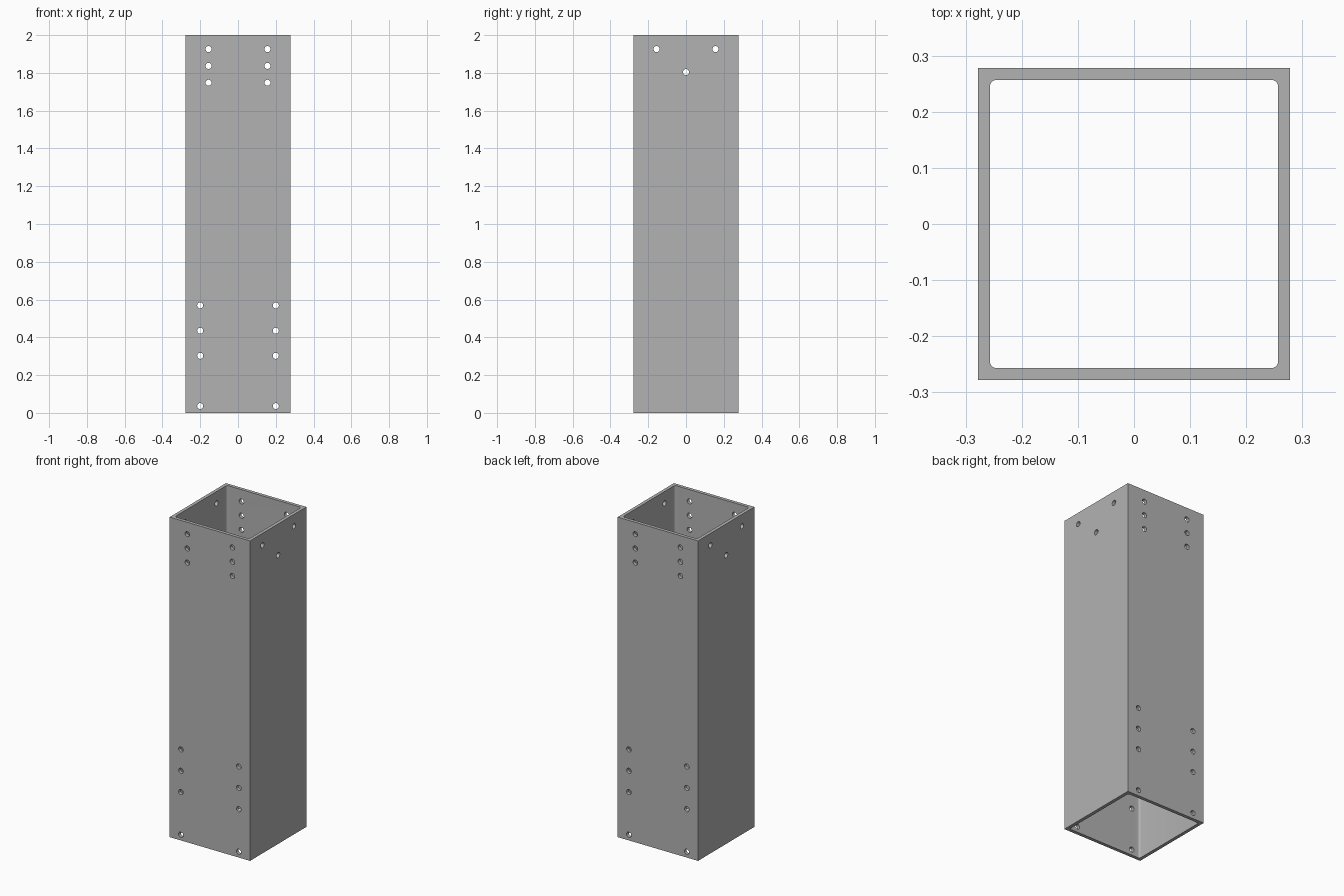
import bpy, bmesh
from math import radians
from mathutils import Matrix, Vector

HALF, INNER, HEIGHT = 0.278, 0.257, 2.0
CORNER_R, HOLE_R = 0.0125, 0.016

cube = bpy.data.objects.get("Cube")
if cube:
    bpy.data.objects.remove(cube, do_unlink=True)

steel = bpy.data.materials.new("plain_grey_steel")
steel.use_nodes = True
grey = (0.45, 0.45, 0.45, 1.0)
steel.diffuse_color = grey
steel.node_tree.nodes["Principled BSDF"].inputs["Base Color"].default_value = grey


def make_object(name, bm):
    bmesh.ops.recalc_face_normals(bm, faces=bm.faces[:])
    mesh = bpy.data.meshes.new(name)
    bm.to_mesh(mesh)
    bm.free()
    mesh.materials.append(steel)
    obj = bpy.data.objects.new(name, mesh)
    bpy.context.collection.objects.link(obj)
    return obj


def add_box(bm, half, z0, z1):
    size = Matrix.Diagonal((2 * half, 2 * half, z1 - z0, 1))
    place = Matrix.Translation((0, 0, (z0 + z1) / 2))
    bmesh.ops.create_cube(bm, size=1, matrix=place @ size)


# Outer square tube body
bm = bmesh.new()
add_box(bm, HALF, 0, HEIGHT)
tube = make_object("square_tube", bm)

# Bore with small rounded corners
bm = bmesh.new()
add_box(bm, INNER, -0.1, HEIGHT + 0.1)
upright = [e for e in bm.edges
           if abs(e.verts[0].co.z - e.verts[1].co.z) > 1]
bmesh.ops.bevel(bm, geom=upright, offset=CORNER_R, segments=6,
                profile=0.5, affect='EDGES')
bore = make_object("bore_cutter", bm)

# Bolt holes: (offset across the wall, heights)
front_holes = [(s * x, z)
               for x, heights in ((0.156, (1.926, 1.837, 1.748)),
                                  (0.2, (0.569, 0.435, 0.302, 0.036)))
               for z in heights for s in (-1, 1)]
side_holes = [(-0.156, 1.926), (0.156, 1.926), (0, 1.804)]

bm = bmesh.new()
wall_mid = (HALF + INNER) / 2
for axis, holes in (("Y", front_holes), ("X", side_holes)):
    turn = Matrix.Rotation(radians(90), 4, "X" if axis == "Y" else "Y")
    for across, z in holes:
        for side in (-wall_mid, wall_mid):
            spot = Vector((across, side, z) if axis == "Y" else (side, across, z))
            bmesh.ops.create_cone(bm, cap_ends=True, segments=24,
                                  radius1=HOLE_R, radius2=HOLE_R, depth=0.06,
                                  matrix=Matrix.Translation(spot) @ turn)
drills = make_object("hole_cutter", bm)

# Cut the bore and holes, then discard the cutters
bpy.context.view_layer.objects.active = tube
for cutter in (bore, drills):
    cutter.hide_render = True
    mod = tube.modifiers.new(cutter.name, 'BOOLEAN')
    mod.operation = 'DIFFERENCE'
    mod.solver = 'EXACT'
    mod.object = cutter
    bpy.ops.object.modifier_apply(modifier=mod.name)
    bpy.data.objects.remove(cutter, do_unlink=True)

# Smooth the rounded surfaces, keep the edges sharp
bpy.ops.object.select_all(action='DESELECT')
tube.select_set(True)
bpy.ops.object.shade_smooth_by_angle(angle=radians(30))
